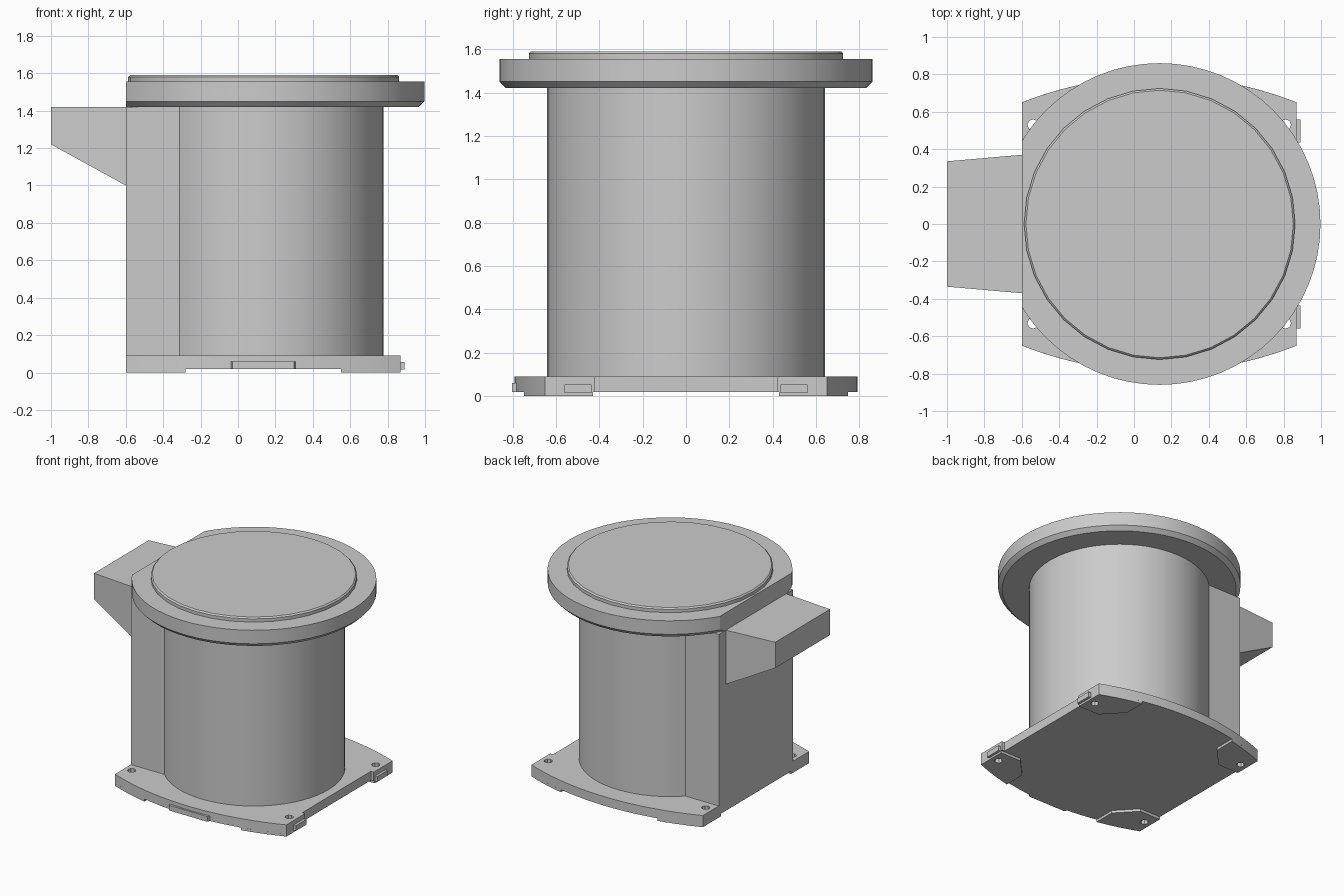
import bpy, bmesh
from math import sin, cos, pi, sqrt, asin, radians

cube = bpy.data.objects.get("Cube")
if cube:
    bpy.data.objects.remove(cube, do_unlink=True)

grey = bpy.data.materials.new("plain_grey")
grey.use_nodes = True
colour = (0.6, 0.6, 0.6, 1)
grey.diffuse_color = colour
grey.node_tree.nodes["Principled BSDF"].inputs["Base Color"].default_value = colour

CX = 0.137      # axis of the drum
BACK = -0.6     # flat mounting face
PX = 0.135      # middle of the base plate


def finish(name, bm, smooth=True):
    bmesh.ops.recalc_face_normals(bm, faces=bm.faces)
    mesh = bpy.data.meshes.new(name)
    bm.to_mesh(mesh)
    bm.free()
    mesh.materials.append(grey)
    obj = bpy.data.objects.new(name, mesh)
    bpy.context.collection.objects.link(obj)
    if smooth:
        bpy.ops.object.select_all(action="DESELECT")
        obj.select_set(True)
        bpy.context.view_layer.objects.active = obj
        bpy.ops.object.shade_smooth_by_angle(angle=radians(25))
    return obj


def prism(name, outline, z0, z1, smooth=True):
    bm = bmesh.new()
    face = bm.faces.new([bm.verts.new((x, y, z0)) for x, y in outline])
    grown = bmesh.ops.extrude_face_region(bm, geom=[face])["geom"]
    verts = [v for v in grown if isinstance(v, bmesh.types.BMVert)]
    bmesh.ops.translate(bm, verts=verts, vec=(0, 0, z1 - z0))
    return finish(name, bm, smooth)


def box(name, x0, x1, y0, y1, z0, z1):
    return prism(name, [(x0, y0), (x1, y0), (x1, y1), (x0, y1)], z0, z1, False)


def turned(name, profile, sides, cut=None):
    """Solid of revolution around the drum axis, optionally cut flat at the back."""
    bm = bmesh.new()
    rings = []
    for r, z in profile:
        rings.append([bm.verts.new((CX + r * cos(2 * pi * i / sides),
                                    r * sin(2 * pi * i / sides), z)) for i in range(sides)])
    for a, b in zip(rings, rings[1:]):
        for i in range(sides):
            j = (i + 1) % sides
            bm.faces.new((a[i], a[j], b[j], b[i]))
    bm.faces.new(rings[0])
    bm.faces.new(rings[-1])
    if cut is not None:
        bmesh.ops.bisect_plane(bm, geom=bm.verts[:] + bm.edges[:] + bm.faces[:],
                               plane_co=(cut, 0, 0), plane_no=(1, 0, 0), clear_inner=True)
        bmesh.ops.holes_fill(bm, edges=[e for e in bm.edges if e.is_boundary])
    return finish(name, bm)


def bow(x):
    """Half depth of the base plate along its bowed sides."""
    return 0.79 - 2.0 + sqrt(4.0 - (x - PX) ** 2)


def drill(obj, cutter):
    mod = obj.modifiers.new("hole", "BOOLEAN")
    mod.operation = "DIFFERENCE"
    mod.solver = "EXACT"
    mod.object = cutter
    bpy.context.view_layer.objects.active = obj
    bpy.ops.object.modifier_apply(modifier=mod.name)


# Drum with a straight-sided block reaching the flat back
R, HALF = 0.64, 0.455
sweep = pi - asin(HALF / R)
outline = [(CX + R * cos(a), R * sin(a))
           for a in (sweep * (2 * i / 48 - 1) for i in range(49))]
prism("drum_body", outline + [(BACK, HALF), (BACK, -HALF)], 0.09, 1.42)

# Top flange and lid
turned("top_flange", [(0.83, 1.42), (0.86, 1.45), (0.86, 1.555)], 64, BACK)
turned("lid", [(0.725, 1.555), (0.725, 1.58), (0.715, 1.59)], 32)

# Tapered bracket on the back
bm = bmesh.new()
ends = []
for x, w, z in ((BACK, 0.37, 1.0), (-1.0, 0.335, 1.22)):
    ends.append([bm.verts.new((x, sy * w, h))
                 for sy, h in ((-1, z), (1, z), (1, 1.42), (-1, 1.42))])
bm.faces.new(ends[0])
bm.faces.new(ends[1])
for i in range(4):
    j = (i + 1) % 4
    bm.faces.new((ends[0][i], ends[0][j], ends[1][j], ends[1][i]))
finish("side_bracket", bm, False)

# Base plate with bowed sides and a shallow recess between the corners
RIGHT = 0.87
xs = [BACK + (RIGHT - BACK) * i / 20 for i in range(21)]
outline = [(x, -bow(x)) for x in xs]
outline += [(RIGHT, -0.42), (0.845, -0.42), (0.845, 0.42), (RIGHT, 0.42)]
outline += [(x, bow(x)) for x in reversed(xs)]
plate = prism("base_plate", outline, 0.02, 0.09)

# Corner feet with bolt holes through foot and plate
arc = [BACK + 0.32 * i / 5 for i in range(6)]
foot = [(x, bow(x)) for x in arc] + [(-0.28, 0.58), (-0.42, 0.43), (BACK, 0.43)]
for side, sx in (("back", 1), ("tab", -1)):
    for end, sy in (("front", -1), ("rear", 1)):
        pad = prism(f"{side}_{end}_foot",
                    [(PX + sx * (x - PX), sy * y) for x, y in foot], 0, 0.02)
        hx, hy = PX + sx * (-0.54 - PX), sy * 0.53
        cutter = prism("hole_cutter", [(hx + 0.03 * cos(pi * i / 4), hy + 0.03 * sin(pi * i / 4))
                                       for i in range(8)], -0.1, 0.2, False)
        cutter.hide_render = True
        drill(pad, cutter)
        drill(plate, cutter)
        bpy.data.objects.remove(cutter, do_unlink=True)

# Small raised tabs on the plate edges
for end, y0, y1 in (("front", -0.56, -0.435), ("rear", 0.435, 0.56)):
    box(f"{end}_edge_tab", 0.86, 0.89, y0, y1, 0.015, 0.055)
prism("front_tab", [(-0.04, -0.77), (-0.03, -0.803), (0.3, -0.803), (0.31, -0.77)],
      0.02, 0.06, False)
